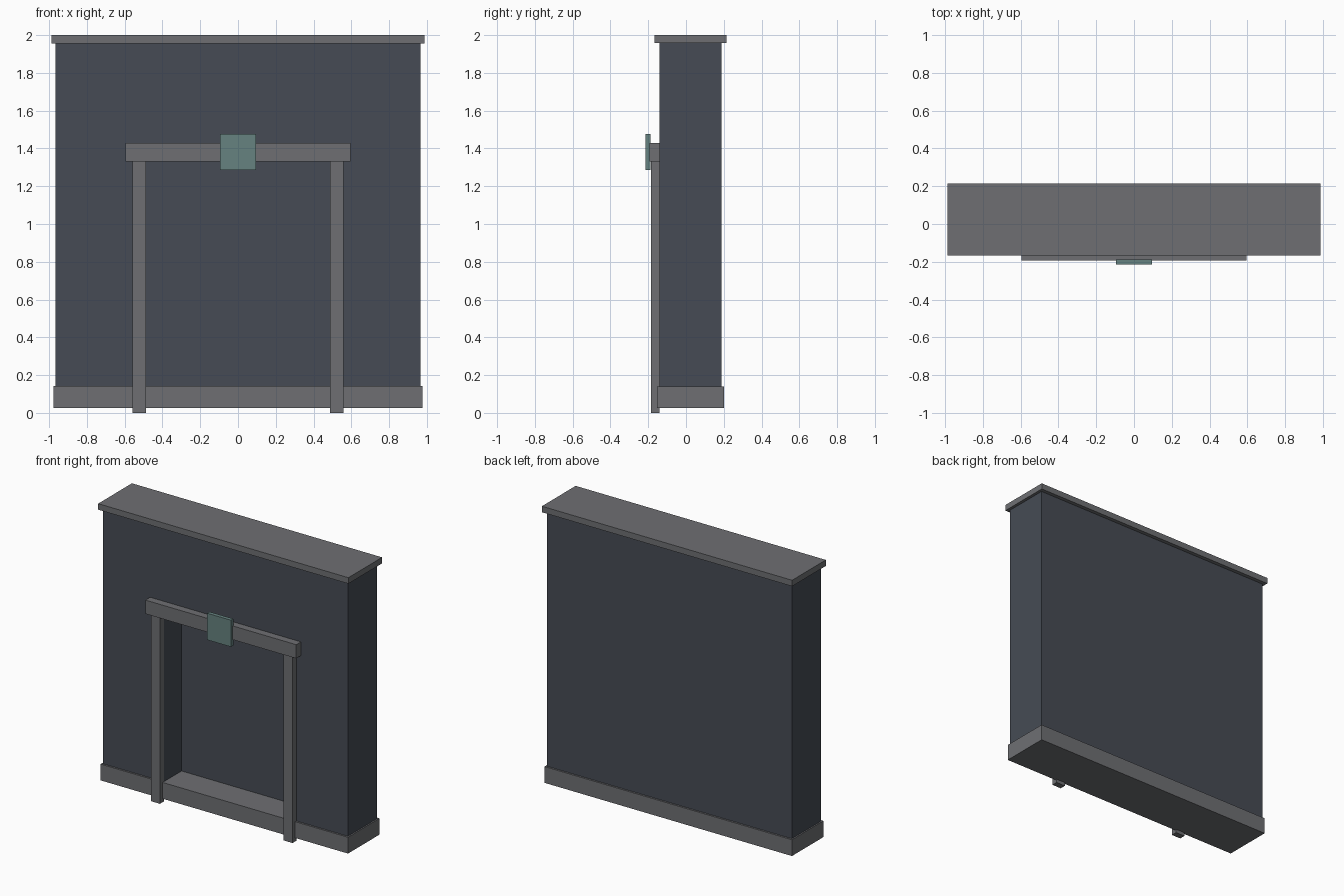
import bpy

if "Cube" in bpy.data.objects:
    bpy.data.objects.remove(bpy.data.objects["Cube"])


def material(name, rgb):
    m = bpy.data.materials.new(name)
    m.diffuse_color = (*rgb, 1)
    m.use_nodes = True
    m.node_tree.nodes["Principled BSDF"].inputs["Base Color"].default_value = m.diffuse_color
    return m


stone = material("grey_stone", (0.156, 0.159, 0.171))
slate = material("dark_slate", (0.061, 0.071, 0.089))
teal = material("muted_teal", (0.133, 0.223, 0.216))


def box(name, x, y, z, mat):
    """Axis-aligned box from (min, max) ranges."""
    bpy.ops.mesh.primitive_cube_add(size=1)
    o = bpy.context.object
    o.name = name
    for v in o.data.vertices:
        v.co = [r[0] + (c + 0.5) * (r[1] - r[0]) for r, c in zip((x, y, z), v.co)]
    o.data.materials.append(mat)
    return o


# Wall with a shallow doorway recess cut into its front
wall = box("wall", (-0.966, 0.966), (-0.141, 0.187), (0.04, 1.97), slate)
cutter = box("recess_cutter", (-0.487, 0.487), (-0.3, 0.06), (0.1, 1.33), slate)
cutter.hide_render = True
cutter.hide_set(True)
cut = wall.modifiers.new("recess", "BOOLEAN")
cut.operation = "DIFFERENCE"
cut.solver = "EXACT"
cut.object = cutter

# Base plinth and top cap
box("plinth", (-0.976, 0.976), (-0.154, 0.2), (0.025, 0.141), stone)
box("cap", (-0.987, 0.987), (-0.166, 0.214), (1.957, 2.0), stone)

# Door frame: two posts and a lintel
for side, name in ((-1, "left_post"), (1, "right_post")):
    cx = side * 0.523
    box(name, (cx - 0.036, cx + 0.036), (-0.184, -0.141), (0, 1.33), stone)
box("lintel", (-0.595, 0.595), (-0.194, -0.141), (1.33, 1.428), stone)

# Plaque on the lintel
box("plaque", (-0.094, 0.094), (-0.214, -0.187), (1.286, 1.476), teal)
